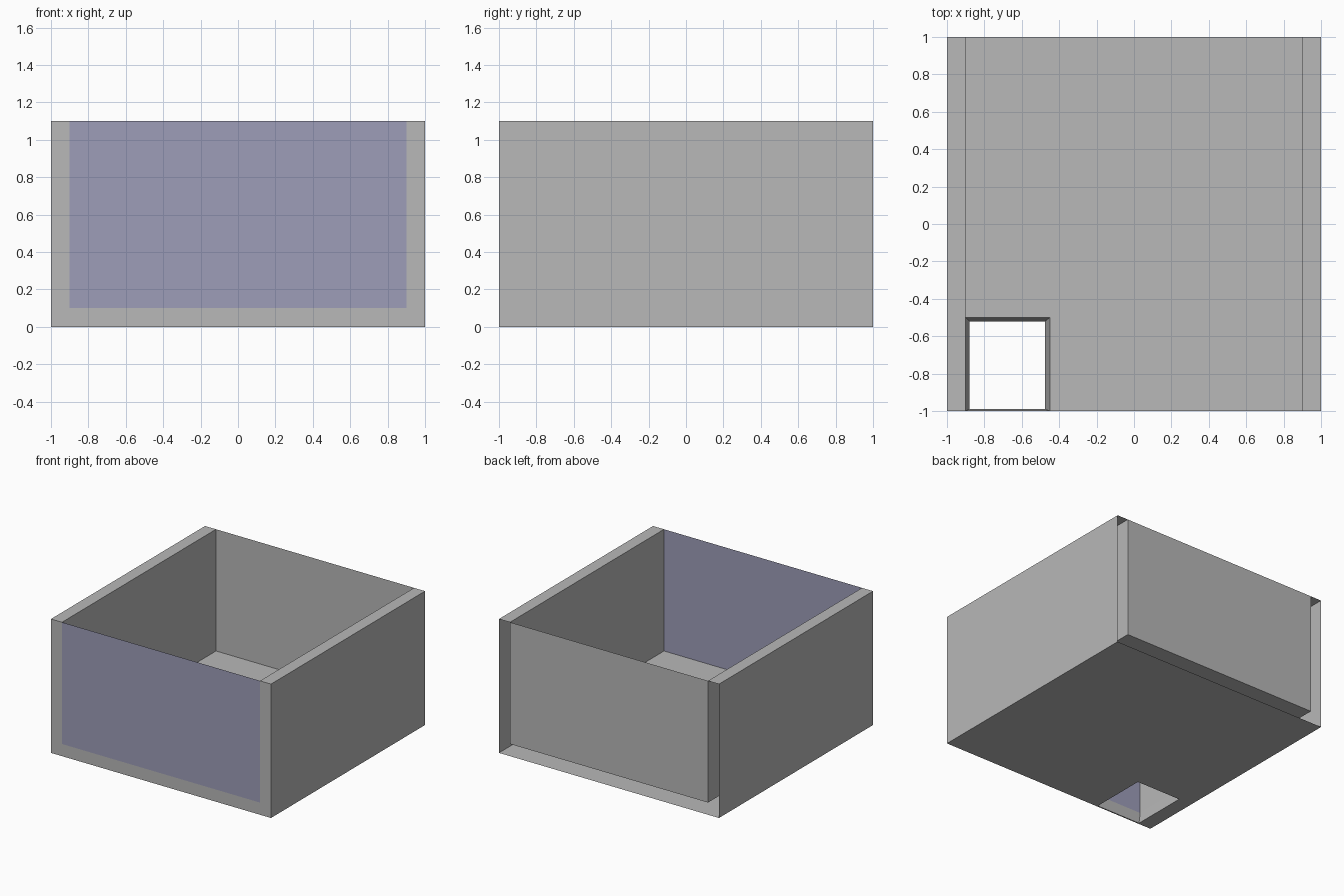
import bpy
import bmesh

cube = bpy.data.objects.get("Cube")
if cube:
    bpy.data.objects.remove(cube, do_unlink=True)

# Overall size and wall thickness
HALF, TOP, WALL = 1.0, 1.1, 0.1
INNER = HALF - WALL


def material(name, colour):
    mat = bpy.data.materials.new(name)
    mat.use_nodes = True
    mat.diffuse_color = colour
    mat.node_tree.nodes["Principled BSDF"].inputs["Base Color"].default_value = colour
    return mat


grey = material("wall grey", (0.479, 0.479, 0.479, 1))
blue = material("pale blue glass", (0.337, 0.337, 0.485, 1))


def bands(name, rows, mat, closed=False):
    """Join neighbouring rows of points with quads, leaving out empty ones."""
    bm = bmesh.new()
    count = len(rows[0])
    for low, high in zip(rows, rows[1:]):
        for i in range(count if closed else count - 1):
            j = (i + 1) % count
            bm.faces.new([bm.verts.new(p) for p in (low[i], low[j], high[j], high[i])])
    flat = [f for f in bm.faces if f.calc_area() < 1e-6]
    bmesh.ops.delete(bm, geom=flat, context="FACES")
    bmesh.ops.remove_doubles(bm, verts=bm.verts, dist=1e-5)
    bmesh.ops.recalc_face_normals(bm, faces=bm.faces)
    mesh = bpy.data.meshes.new(name)
    bm.to_mesh(mesh)
    bm.free()
    mesh.materials.append(mat)
    obj = bpy.data.objects.new(name, mesh)
    bpy.context.collection.objects.link(obj)
    return obj


def rectangle(x0, x1, y0, y1, z):
    return [(x0, y0, z), (x1, y0, z), (x1, y1, z), (x0, y1, z)]


# Hollow side walls, open at the back end
for side, label in ((1, "left"), (-1, "right")):
    profile = [(INNER, WALL), (INNER, TOP), (HALF, TOP), (HALF, 0)]
    rows = [[(side * x, y, z) for x, z in profile] for y in (-HALF, HALF)]
    bands(label + "_wall", rows, grey)

# Hollow floor with a tapered opening in the front right corner
bands("floor", [
    rectangle(-HALF, HALF, -HALF, HALF, 0),
    rectangle(-0.88, -0.475, -0.99, -0.52, 0),
    rectangle(-INNER, -0.45, -HALF, -0.5, WALL),
    rectangle(-INNER, INNER, -HALF, HALF, WALL),
], grey, closed=True)

# Front border around the window
bands("front_border", [
    [(-HALF, -HALF, TOP), (-HALF, -HALF, 0), (HALF, -HALF, 0), (HALF, -HALF, TOP)],
    [(-INNER, -HALF, TOP), (-INNER, -HALF, WALL), (INNER, -HALF, WALL), (INNER, -HALF, TOP)],
], grey)

# Thin front window and back panel
for name, y, mat in (("front_window", -HALF, blue), ("back_panel", HALF, grey)):
    bands(name, [[(-INNER, y, z), (INNER, y, z)] for z in (WALL, TOP)], mat)
